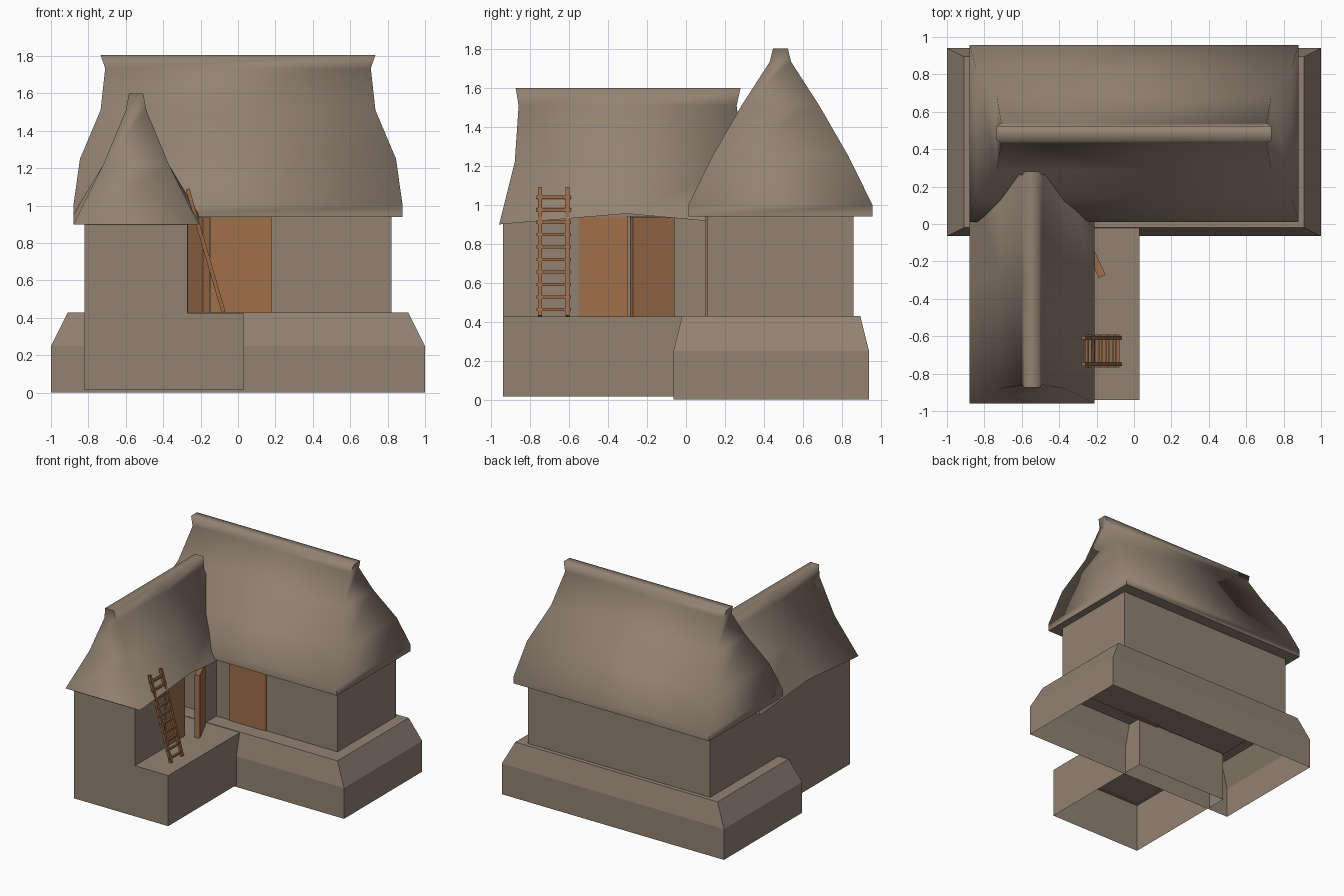
import bpy, bmesh, math
from mathutils import Matrix, Vector

if "Cube" in bpy.data.objects:
    bpy.data.objects.remove(bpy.data.objects["Cube"])


def material(name, rgb):
    m = bpy.data.materials.new(name)
    m.diffuse_color = (*rgb, 1)
    m.use_nodes = True
    m.node_tree.nodes["Principled BSDF"].inputs["Base Color"].default_value = m.diffuse_color
    return m


STONE = material("grey brown", (0.29, 0.225, 0.17))
DOOR = material("door wood", (0.35, 0.162, 0.07))
LADDER = material("ladder wood", (0.32, 0.14, 0.06))


def finish(bm, name, mat, smooth=None):
    bmesh.ops.recalc_face_normals(bm, faces=bm.faces)
    me = bpy.data.meshes.new(name)
    bm.to_mesh(me)
    bm.free()
    ob = bpy.data.objects.new(name, me)
    bpy.context.collection.objects.link(ob)
    me.materials.append(mat)
    if smooth:
        bpy.ops.object.select_all(action='DESELECT')
        ob.select_set(True)
        bpy.context.view_layer.objects.active = ob
        bpy.ops.object.shade_smooth_by_angle(angle=math.radians(smooth))
    return ob


def box(name, lo, hi, mat, rot=0):
    lo, hi = Vector(lo), Vector(hi)
    bm = bmesh.new()
    bmesh.ops.create_cube(bm, size=1, matrix=Matrix.Translation((lo + hi) / 2)
                          @ Matrix.Rotation(rot, 4, 'Z') @ Matrix.Diagonal((*(hi - lo), 1)))
    return finish(bm, name, mat)


def loft(name, rings, mat, closed_bottom=True, smooth=None, arch=0):
    """Stack rectangles (z, x0, x1, y0, y1); arch lifts the middle of the lowest side edges."""
    bm = bmesh.new()
    loops = []
    for i, (z, x0, x1, y0, y1) in enumerate(rings):
        pts = [(x0, y0, z), (x1, y0, z), (x1, y1, z), (x0, y1, z)]
        if arch:
            ym, zm = y0 + (y1 - y0) * 0.52, z + (arch if i == 0 else 0)
            pts = pts[:2] + [(x1, ym, zm)] + pts[2:] + [(x0, ym, zm)]
        loops.append([bm.verts.new(p) for p in pts])
    n = len(loops[0])
    for a, b in zip(loops, loops[1:]):
        for i in range(n):
            j = (i + 1) % n
            bm.faces.new((a[i], a[j], b[j], b[i]))
    bm.faces.new(loops[-1])
    if closed_bottom:
        if arch:
            b = loops[0]
            bm.faces.new((b[0], b[1], b[2], b[5]))
            bm.faces.new((b[5], b[2], b[3], b[4]))
        else:
            bm.faces.new(loops[0])
    return finish(bm, name, mat, smooth)


# Hollow foundations, open underneath
loft("main_base", [(0, -1, 1, -0.065, 0.94), (0.25, -1, 1, -0.065, 0.94),
                   (0.43, -0.91, 0.91, -0.02, 0.895)], STONE, False)
loft("wing_base", [(0.015, -0.82, 0.03, -0.94, 0.1), (0.426, -0.82, 0.03, -0.94, 0.1)], STONE, False)

# Main house walls
box("main_walls", (-0.82, 0.11, 0.42), (0.82, 0.86, 0.96), STONE)

# Wing walls, with a doorway on the right side
box("wing_left_wall", (-0.82, -0.94, 0.42), (-0.80, 0.11, 0.955), STONE)
box("wing_front_wall", (-0.80, -0.94, 0.42), (-0.29, -0.92, 0.955), STONE)
box("wing_right_wall_front", (-0.29, -0.94, 0.42), (-0.27, -0.55, 0.955), STONE)
box("wing_right_wall_back", (-0.29, -0.06, 0.42), (-0.27, 0.11, 0.955), STONE)
box("wing_lintel", (-0.29, -0.55, 0.94), (-0.27, -0.06, 0.955), STONE)

# Doors
box("main_door", (-0.15, 0.10, 0.415), (0.18, 0.13, 0.94), DOOR)
box("wing_door_closed", (-0.30, -0.55, 0.426), (-0.268, -0.30, 0.94), DOOR)
box("wing_door_ajar", (-0.239, -0.291, 0.428), (-0.199, -0.057, 0.938), DOOR, 0.433)

# Thatched roofs: concave hips flaring into a narrow ridge
main = [(0.94, 0.88, 0.473), (1.0, 0.88, 0.473), (1.25, 0.845, 0.35),
        (1.51, 0.735, 0.20), (1.735, 0.71, 0.055), (1.805, 0.735, 0.038)]
loft("main_roof", [(z, -hx, hx, 0.485 - hy, 0.485 + hy) for z, hx, hy in main], STONE, smooth=88.5)
wing = [(0.9, 0.335, -0.96, 0.3), (1.22, 0.175, -0.88, 0.3),
        (1.51, 0.055, -0.86, 0.26), (1.6, 0.038, -0.875, 0.28)]
loft("wing_roof", [(z, -0.545 - hx, -0.545 + hx, y0, y1) for z, hx, y0, y1 in wing],
     STONE, smooth=88.5, arch=0.055)


# Ladder leaning on the wing eave
def bar(bm, a, b, w):
    a, b = Vector(a), Vector(b)
    d = b - a
    bmesh.ops.create_cube(bm, size=1, matrix=Matrix.Translation((a + b) / 2)
                          @ d.to_track_quat('Z', 'Y').to_matrix().to_4x4()
                          @ Matrix.Diagonal((w, w, d.length, 1)))


bm = bmesh.new()
foot, top = Vector((-0.077, 0, 0.43)), Vector((-0.27, 0, 1.09))
for y in (-0.75, -0.608):
    off = Vector((0, y, 0))
    bar(bm, foot + off, top + off, 0.021)
for i in range(10):
    p = foot.lerp(top, 0.05 + i * 0.097)
    bar(bm, p + Vector((0, -0.767, 0)), p + Vector((0, -0.592, 0)), 0.016)
finish(bm, "ladder", LADDER)
